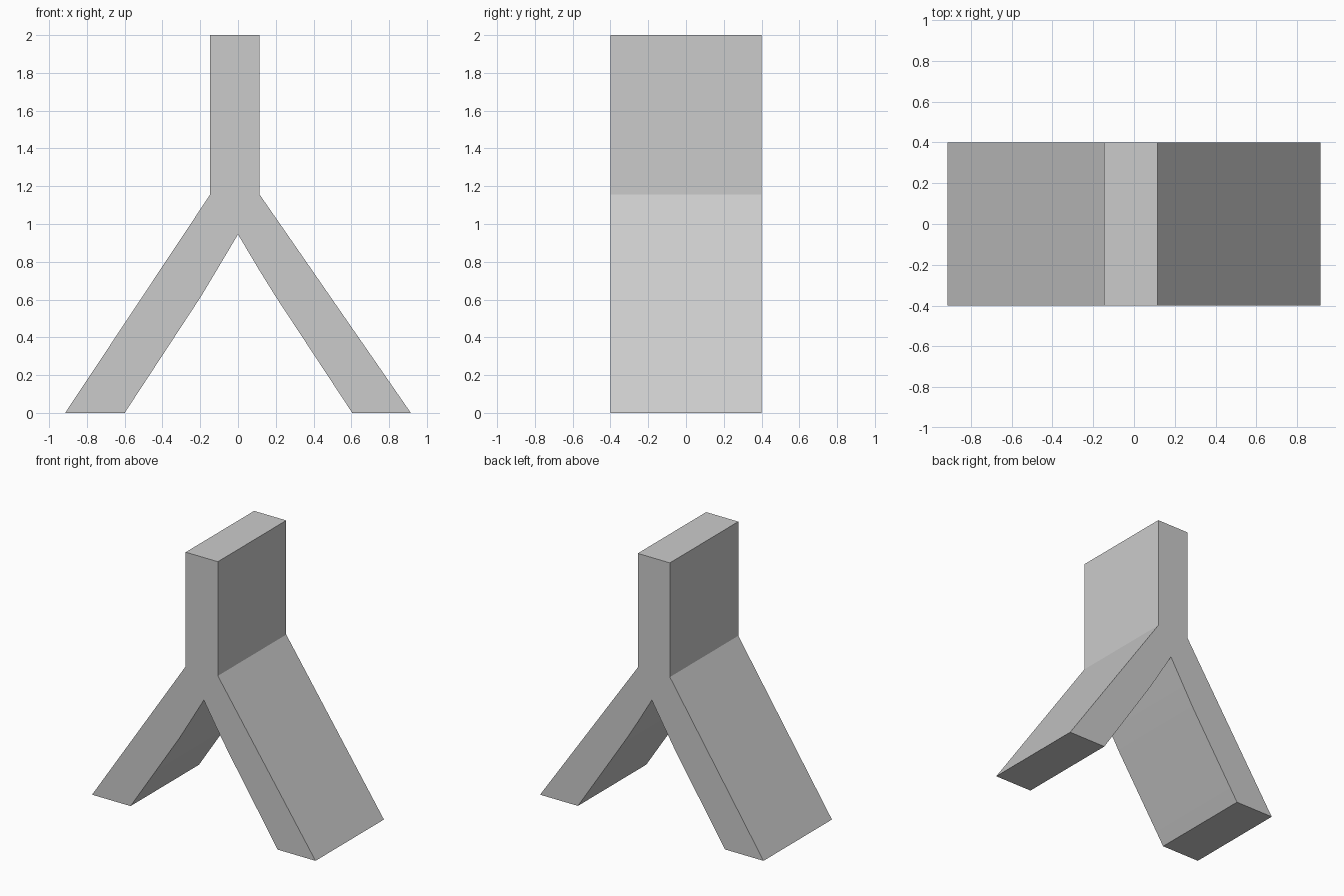
import bpy
import bmesh

cube = bpy.data.objects.get("Cube")
if cube:
    bpy.data.objects.remove(cube, do_unlink=True)

# Single flat grey
grey = bpy.data.materials.new("light_grey")
grey.use_nodes = True
colour = (0.6, 0.6, 0.6, 1)
grey.diffuse_color = colour
grey.node_tree.nodes["Principled BSDF"].inputs["Base Color"].default_value = colour

# Outline of the stem, splayed legs and gently bent inner edges
HALF_DEPTH = 0.4
outline = [
    (-0.915, 0), (-0.6, 0), (-0.2, 0.61), (-0.11, 0.76), (0, 0.945),
    (0.11, 0.76), (0.2, 0.615), (0.605, 0), (0.915, 0),
    (0.115, 1.155), (0.115, 2), (-0.148, 2), (-0.148, 1.155),
]

# Extrude the outline from front to back
bm = bmesh.new()
front = bm.faces.new([bm.verts.new((x, -HALF_DEPTH, z)) for x, z in outline])
extruded = bmesh.ops.extrude_face_region(bm, geom=[front], use_keep_orig=True)
back_verts = [g for g in extruded["geom"] if isinstance(g, bmesh.types.BMVert)]
bmesh.ops.translate(bm, verts=back_verts, vec=(0, 2 * HALF_DEPTH, 0))
bmesh.ops.recalc_face_normals(bm, faces=bm.faces)

mesh = bpy.data.meshes.new("forked_bracket")
bm.to_mesh(mesh)
bm.free()
mesh.materials.append(grey)
bracket = bpy.data.objects.new("forked_bracket", mesh)
bpy.context.collection.objects.link(bracket)

# Soften only the shallow bends inside the fork
bpy.context.view_layer.objects.active = bracket
bracket.select_set(True)
bpy.ops.object.shade_smooth_by_angle(angle=0.2)
